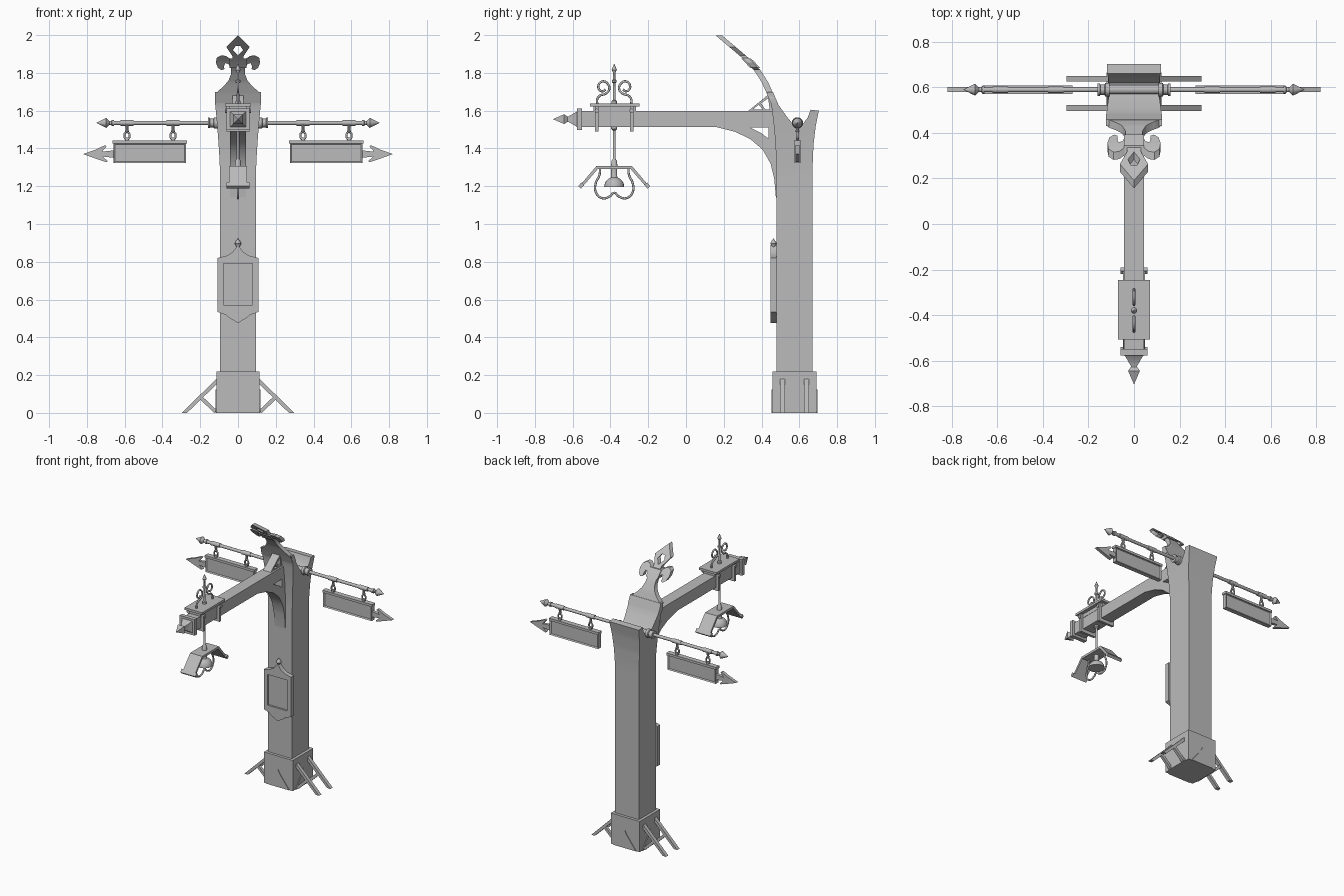
import bpy, bmesh, math
from mathutils import Matrix, Vector

if "Cube" in bpy.data.objects:
    bpy.data.objects.remove(bpy.data.objects["Cube"])

GREY = bpy.data.materials.new("plain_grey")
GREY.diffuse_color = (0.5, 0.5, 0.5, 1)
GREY.use_nodes = True
GREY.node_tree.nodes["Principled BSDF"].inputs["Base Color"].default_value = GREY.diffuse_color
FRONT = Matrix(((1, 0, 0), (0, 0, -1), (0, 1, 0)))   # profile drawn in x,z
SIDE = Matrix(((0, 0, 1), (1, 0, 0), (0, 1, 0)))     # profile drawn in y,z
RY = 0.59      # depth of the cross rod
LY = -0.38     # depth of the lamp


def finish(name, bm, smooth=35):
    bmesh.ops.remove_doubles(bm, verts=bm.verts, dist=1e-5)
    bmesh.ops.recalc_face_normals(bm, faces=bm.faces)
    me = bpy.data.meshes.new(name)
    bm.to_mesh(me)
    bm.free()
    me.materials.clear()
    me.materials.append(GREY)
    me.shade_smooth()
    me.set_sharp_from_angle(angle=math.radians(smooth))
    ob = bpy.data.objects.new(name, me)
    bpy.context.collection.objects.link(ob)
    return ob


def from_curve(cu):
    ob = bpy.data.objects.new("tmp", cu)
    bpy.context.collection.objects.link(ob)
    me = bpy.data.meshes.new_from_object(ob.evaluated_get(bpy.context.evaluated_depsgraph_get()))
    bm = bmesh.new()
    bm.from_mesh(me)
    bpy.data.objects.remove(ob)
    bpy.data.curves.remove(cu)
    bpy.data.meshes.remove(me)
    return bm


def plate(name, view, loops, half, at=(0, 0, 0), warp=None, cuts=()):
    """Extruded outline (later loops are holes), optionally sliced at heights and warped."""
    cu = bpy.data.curves.new("tmp", 'CURVE')
    cu.dimensions, cu.fill_mode, cu.extrude = '2D', 'BOTH', half
    for pts in loops:
        sp = cu.splines.new('POLY')
        sp.points.add(len(pts) - 1)
        for p, q in zip(sp.points, pts):
            p.co = (q[0], q[1], 0, 1)
        sp.use_cyclic_u = True
    bm = from_curve(cu)
    bmesh.ops.remove_doubles(bm, verts=bm.verts, dist=1e-5)
    bmesh.ops.transform(bm, matrix=Matrix.Translation(at) @ view.to_4x4(), verts=bm.verts)
    for z in cuts:
        bmesh.ops.bisect_plane(bm, geom=bm.verts[:] + bm.edges[:] + bm.faces[:],
                               plane_co=(0, 0, z), plane_no=(0, 0, 1))
    if warp:
        for v in bm.verts:
            v.co = warp(v.co)
    return finish(name, bm, 30)


def wire(name, pts, r):
    """Round bar along a smooth path."""
    cu = bpy.data.curves.new("tmp", 'CURVE')
    cu.dimensions, cu.bevel_depth, cu.bevel_resolution = '3D', r, 2
    cu.use_fill_caps, cu.resolution_u = True, 6
    sp = cu.splines.new('BEZIER')
    sp.bezier_points.add(len(pts) - 1)
    for b, p in zip(sp.bezier_points, pts):
        b.co = p
        b.handle_left_type = b.handle_right_type = 'AUTO'
    return finish(name, from_curve(cu), 50)


def box(name, x0, x1, y0, y1, z0, z1, inset=0):
    bm = bmesh.new()
    bmesh.ops.create_cube(bm, size=1)
    for v in bm.verts:
        v.co = ((x0 + x1) / 2 + v.co.x * (x1 - x0), (y0 + y1) / 2 + v.co.y * (y1 - y0),
                (z0 + z1) / 2 + v.co.z * (z1 - z0))
    if inset:   # sunken panels on front and back
        bm.normal_update()
        bmesh.ops.inset_individual(bm, faces=[f for f in bm.faces if abs(f.normal.y) > 0.9],
                                   thickness=inset, depth=-0.006)
    return finish(name, bm)


def lathe(name, prof, origin, axis, seg=16, turn=0):
    """Turned part: (radius, distance along axis) rings."""
    bm = bmesh.new()
    rot = Vector((0, 0, 1)).rotation_difference(Vector(axis)).to_matrix()
    rings = [[bm.verts.new(Vector(origin) + rot @ Vector((r * math.cos(turn + k * math.tau / seg),
              r * math.sin(turn + k * math.tau / seg), t))) for k in range(seg)] for r, t in prof]
    for a, b in zip(rings, rings[1:]):
        for k in range(seg):
            j = (k + 1) % seg
            bm.faces.new((a[k], a[j], b[j], b[k]))
    bm.faces.new(rings[0][::-1])
    bm.faces.new(rings[-1])
    return finish(name, bm)


# Post with flared, notched head
def flare(c):
    t = max(0, min(1, (c.z - 1.25) / 0.4))
    return Vector((c.x * (1 + 0.29 * t ** 1.5), c.y, c.z))


plate("post", SIDE, [[(.478, .2), (.67, .2), (.67, 1.3), (.675, 1.42), (.687, 1.52), (.703, 1.6),
      (.66, 1.605), (.645, 1.565), (.62, 1.53), (.575, 1.52), (.54, 1.56), (.49, 1.63), (.46, 1.70),
      (.43, 1.70), (.452, 1.63), (.468, 1.5), (.478, 1.35)]], .095, warp=flare,
      cuts=[1.25 + .05 * i for i in range(9)])

# Base block, gable plates and ground struts
box("base_block", -.115, .115, .458, .69, 0, .22)
for y in (.457, .691):
    plate("base_gable", FRONT, [[(-.09, 0), (.09, 0), (.012, .1), (0, .125), (-.012, .1)]], .004, (0, y, 0))
for s in (-1, 1):
    plate("base_side_gable", SIDE, [[(.485, 0), (.665, 0), (.587, .1), (.575, .125), (.563, .1)]], .004, (s * .116, 0, 0))
    for y in (.51, .638):
        plate("base_strut", FRONT, [[(s * .11, .185), (s * .11, .155), (s * .27, 0), (s * .297, 0)]], .013, (0, y, 0))
        plate("strut_brace", FRONT, [[(s * .11, .012), (s * .125, 0), (s * .205, .075), (s * .192, .09)]], .01, (0, y, 0))

# Bent leaf crest
BEND = [(1.6, .48), (1.69, .445), (1.75, .418), (1.81, .38), (1.86, .335), (1.89, .302), (2.01, .16)]


def bend(c):
    for (z0, y0), (z1, y1) in zip(BEND, BEND[1:]):
        if c.z <= z1:
            break
    return Vector((c.x, c.y + y0 + (y1 - y0) * (c.z - z0) / (z1 - z0), c.z))


half = [(.123, 1.64), (.123, 1.675), (.11, 1.70), (.075, 1.73), (.05, 1.76), (.038, 1.79), (.036, 1.82),
        (.05, 1.847), (.067, 1.852), (.074, 1.838), (.072, 1.82), (.088, 1.815), (.107, 1.828), (.117, 1.855),
        (.112, 1.88), (.09, 1.893), (.065, 1.89), (.042, 1.875), (.03, 1.872), (.03, 1.89), (.062, 1.937)]
plate("crest", FRONT, [half + [(0, 1.998)] + [(-x, z) for x, z in reversed(half)],
      [(0, 1.892), (.027, 1.92), (.012, 1.943), (-.012, 1.943), (-.027, 1.92)]], .017,
      warp=bend, cuts=[1.66, 1.69, 1.72, 1.75, 1.78, 1.81, 1.835, 1.86, 1.89, 1.92])
plate("crest_band", FRONT, [[(-.045, 1.825), (.045, 1.825), (.045, 1.875), (-.045, 1.875)]], .026,
      warp=bend, cuts=[1.86])

# Arm with curved brace, and the open bracket above it
plate("arm", SIDE, [[(-.55, 1.513), (-.55, 1.598), (.49, 1.598), (.49, 1.14), (.476, 1.14), (.467, 1.24),
      (.448, 1.32), (.405, 1.395), (.34, 1.45), (.26, 1.488), (.16, 1.513)],
      [(.34, 1.511), (.437, 1.511), (.437, 1.452), (.4, 1.48)]], .043)
plate("upper_bracket", SIDE, [[(.325, 1.595), (.47, 1.595), (.445, 1.69), (.43, 1.68)],
      [(.355, 1.607), (.405, 1.607), (.385, 1.632)], [(.42, 1.607), (.443, 1.607), (.435, 1.665), (.397, 1.64)]], .03)
q = math.sqrt(2)
box("arm_collar", -.06, .06, -.578, -.55, 1.497, 1.612)
lathe("arm_tip", [(.045 * q, 0), (.036 * q, .012), (.014 * q, .05), (.014 * q, .055), (.026 * q, .072), (.001, .13)],
      (0, -.573, 1.555), (0, -1, 0), 4, math.pi / 4)

# Saddle plate, straps and scroll finial on the arm
box("saddle_plate", -.07, .07, -.508, -.245, 1.622, 1.638)
box("saddle_foot", -.045, .045, -.49, -.265, 1.595, 1.625)
for y in (-.472, -.288):
    for s in (-1, 1):
        box("strap_side", s * .052 - .01, s * .052 + .01, y - .009, y + .009, 1.49, 1.63)
        lathe("strap_bolt", [(.012, 0), (.012, .01)], (s * .06, y, 1.6), (s, 0, 0), 8)
    box("strap_bottom", -.06, .06, y - .009, y + .009, 1.49, 1.515)
lathe("finial_spike", [(.014, 0), (.014, .015), (.007, .02), (.006, .11), (.013, .115), (.013, .125), (.006, .13),
      (.006, .165), (.014, .18), (.001, .212)], (0, LY, 1.636), (0, 0, 1), 12)
SCROLL = [(.046, 1.712), (.06, 1.703), (.078, 1.71), (.083, 1.735), (.062, 1.755), (.037, 1.745),
          (.026, 1.715), (.045, 1.69), (.075, 1.68), (.09, 1.66), (.09, 1.636)]
for s in (-1, 1):
    wire("finial_scroll", [(0, LY + s * d, z) for d, z in SCROLL], .006)

# Hanging lamp
lathe("lamp_rod", [(.016, 0), (.016, .012), (.007, .02), (.007, .17), (.014, .18), (.018, .215)],
      (0, LY, 1.515), (0, 0, -1), 12)
shade = [(-.185, 1.2), (-.095, 1.306), (.095, 1.306), (.185, 1.2), (.174, 1.19), (.088, 1.29), (-.088, 1.29), (-.174, 1.19)]
plate("lamp_shade", SIDE, [shade], .048, (0, LY, 0))
for s in (-1, 1):
    plate("shade_lip", SIDE, [[(s * .19, 1.2), (s * .174, 1.22), (s * .16, 1.207), (s * .176, 1.187)]], .06, (0, LY, 0))
lathe("lamp_bulb", [(.016, 0), (.016, .045)] + [(.053 * math.sin(a), .1 - .053 * math.cos(a))
      for a in [.35 + i * (math.pi / 2 - .35) / 6 for i in range(7)]], (0, LY, 1.296), (0, 0, -1), 20)
GUARD = [(.075, 1.295), (.078, 1.26), (.098, 1.215), (.098, 1.17), (.065, 1.137), (.025, 1.145), (0, 1.165)]
wire("lamp_guard", [(0, LY - d, z) for d, z in GUARD] + [(0, LY + d, z) for d, z in GUARD[-2::-1]], .006)

# Cross rod with sleeves, hangers and pointed ends
lathe("cross_rod", [(.011, -.68), (.011, .68)], (0, RY, 1.535), (1, 0, 0), 12)
lathe("rod_sleeve", [(.02, -.16), (.02, .16)], (0, RY, 1.535), (1, 0, 0), 16)
for s in (-1, 1):
    lathe("sleeve_flange", [(.03, 0), (.03, .018), (.023, .022), (.023, .04), (.028, .042), (.028, .052)],
          (s * .108, RY, 1.535), (s, 0, 0))
    lathe("rod_tip", [(.016, 0), (.016, .012), (.009, .015), (.009, .025), (.026, .042), (.02, .055), (.001, .092)],
          (s * .656, RY, 1.535), (s, 0, 0), 12)
    for x in (.344, .588):
        lathe("hanger_sleeve", [(.015, -.034), (.015, .034)], (s * x, RY, 1.535), (1, 0, 0), 12)
        lathe("hanger_stem", [(.01, 0), (.008, .025), (.012, .03), (.006, .04)], (s * x, RY, 1.523), (0, 0, -1), 10)
        wire("hanger_link", [(s * x + .014 * math.sin(a), RY, 1.468 + .02 * math.cos(a))
                             for a in [i * math.tau / 8 for i in range(9)]], .0055)
        box("hanger_eye", s * x - .008, s * x + .008, RY - .008, RY + .008, 1.435, 1.458)
    # Sign boards with arrow heads
    box("sign_board", min(s * .275, s * .66), max(s * .275, s * .66), RY - .015, RY + .015, 1.322, 1.43, .012)
    box("sign_top_rail", min(s * .27, s * .665), max(s * .27, s * .665), RY - .018, RY + .018, 1.425, 1.442)
    plate("sign_arrow", FRONT, [[(s * a, z) for a, z in [(.655, 1.39), (.72, 1.383), (.695, 1.412), (.705, 1.417),
          (.75, 1.395), (.82, 1.37), (.75, 1.345), (.695, 1.327), (.69, 1.333), (.715, 1.357), (.655, 1.35)]]],
          .011, (0, RY, 0))

# Notice plaque on the front of the post
edge = [(.05, .505), (.062, .517), (.108, .535), (.108, .82), (.06, .832), (.03, .85), (.012, .872)]
outline = [(0, .476)] + edge + [(0, .89)] + [(-x, z) for x, z in reversed(edge)]
plate("plaque_frame", FRONT, [outline, [(-.078, .57), (.078, .57), (.078, .79), (-.078, .79)]], .016, (0, .463, 0))
plate("plaque_panel", FRONT, [[(-.085, .56), (.085, .56), (.085, .8), (-.085, .8)]], .01, (0, .47, 0))
lathe("plaque_finial", [(.008, 0), (.008, .012), (.018, .028), (.012, .04), (.001, .055)], (0, .463, .868), (0, 0, 1), 10)
